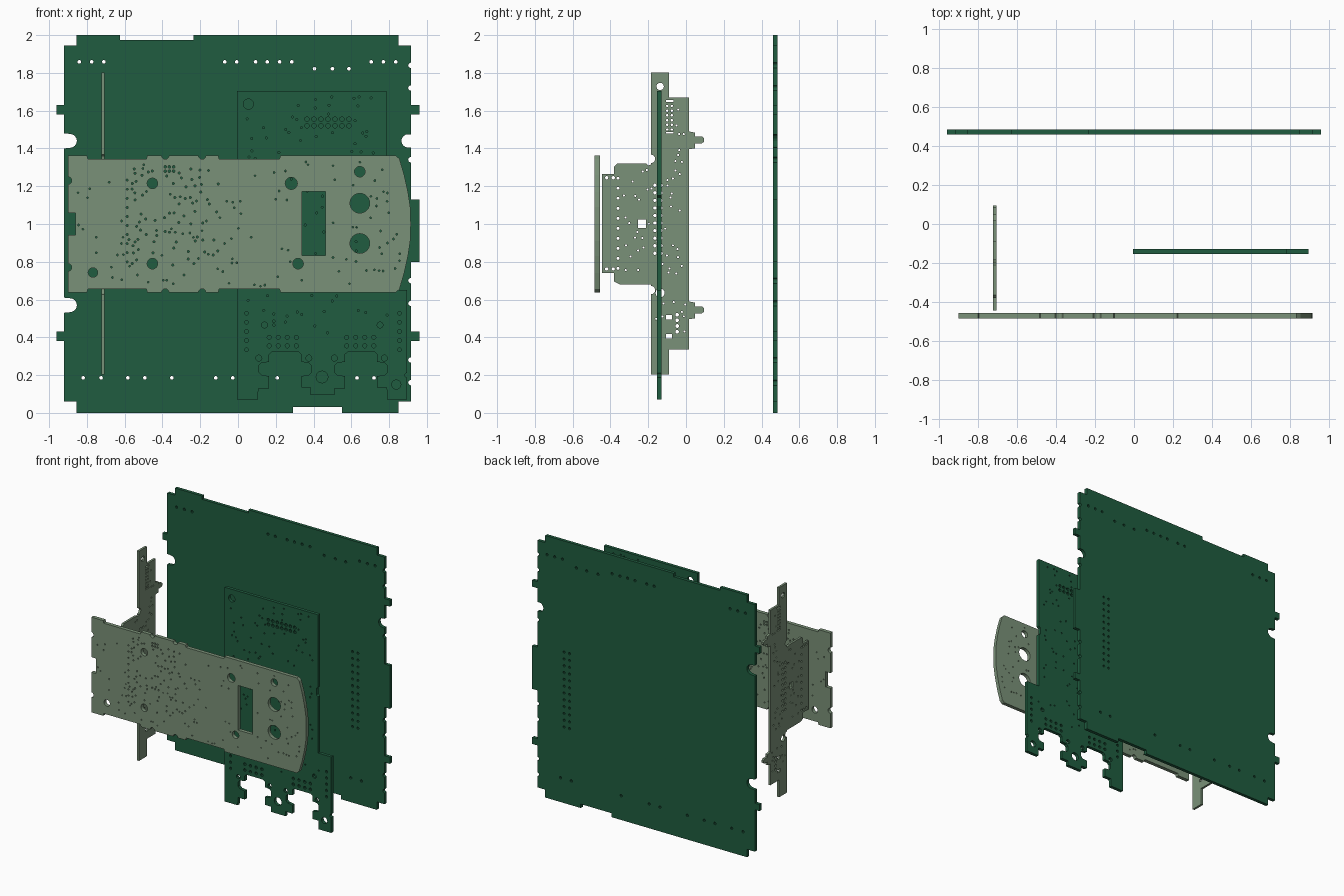
import bpy, bmesh, math, random
from mathutils import Matrix

random.seed(7)


def material(name, rgb):
    m = bpy.data.materials.new(name)
    m.diffuse_color = (*rgb, 1)
    return m


GREEN = material("dark_green", (0.014, 0.107, 0.05))
SAGE = material("sage", (0.195, 0.283, 0.188))


def arc(cx, cy, r, a0, a1, n=8):
    return [(cx + r * math.cos(math.radians(a0 + (a1 - a0) * i / n)),
             cy + r * math.sin(math.radians(a0 + (a1 - a0) * i / n))) for i in range(n + 1)]


def bite_right(x, y, r):      # scallop in an edge running down
    return arc(x, y, r, 90, 270)


def bite_left(x, y, r):       # scallop in an edge running up
    return arc(x, y, r, -90, 90)


def bite_top(x, y, r):        # scallop in an edge running right
    return arc(x, y, r, 180, 360, 6)


def circle(x, y, r):
    n = 24 if r > 0.02 else 10 if r > 0.0075 else 6
    return [(x + r * math.cos(2 * math.pi * i / n), y + r * math.sin(2 * math.pi * i / n)) for i in range(n)]


def rect(x0, y0, x1, y1):
    return [(x0, y0), (x1, y0), (x1, y1), (x0, y1)]


def scatter(rounds, boxes, areas):
    """Add small vias inside the areas, clear of every existing hole."""
    for x0, y0, x1, y1, count, r in areas:
        for _ in range(count):
            x, y = random.uniform(x0, x1), random.uniform(y0, y1)
            clear = all(math.hypot(x - a, y - b) > r + c + 0.008 for a, b, c in rounds)
            boxed = any(a - .015 < x < c + .015 and b - .015 < y < d + .015 for a, b, c, d in boxes)
            if clear and not boxed:
                rounds.append((x, y, r))


def board(name, outline, rounds, boxes, thick, centre, mat, side=False):
    """Flat plate: outline with holes, extruded, standing upright."""
    cu = bpy.data.curves.new(name, 'CURVE')
    cu.dimensions, cu.fill_mode, cu.extrude = '2D', 'BOTH', thick / 2
    for loop in [outline] + [circle(*h) for h in rounds] + [rect(*b) for b in boxes]:
        s = cu.splines.new('POLY')
        s.points.add(len(loop) - 1)
        for p, (x, y) in zip(s.points, loop):
            p.co = (x, y, 0, 1)
        s.use_cyclic_u = True
    tmp = bpy.data.objects.new(name + "_curve", cu)
    bpy.context.collection.objects.link(tmp)
    dg = bpy.context.evaluated_depsgraph_get()
    me = bpy.data.meshes.new_from_object(tmp.evaluated_get(dg))
    bpy.data.objects.remove(tmp)
    if side:   # drawn in y, z
        me.transform(Matrix(((0, 0, 1, centre), (1, 0, 0, 0), (0, 1, 0, 0), (0, 0, 0, 1))))
    else:      # drawn in x, z
        me.transform(Matrix(((1, 0, 0, 0), (0, 0, -1, centre), (0, 1, 0, 0), (0, 0, 0, 1))))
    bm = bmesh.new()
    bm.from_mesh(me)
    bmesh.ops.remove_doubles(bm, verts=bm.verts, dist=1e-5)
    bmesh.ops.recalc_face_normals(bm, faces=bm.faces)
    bm.to_mesh(me)
    bm.free()
    for p in me.polygons:
        p.use_smooth = False
    me.name = name
    me.materials.clear()
    me.materials.append(mat)
    ob = bpy.data.objects.new(name, me)
    bpy.context.collection.objects.link(ob)


def tab(x, x_out, z_from, z_to):
    return [(x, z_from), (x_out, z_from), (x_out, z_to), (x, z_to)]


# Large back panel
R, L = 0.915, -0.92
outline = ([(-.855, 2), (-.625, 2), (-.625, 1.975), (-.235, 1.975), (-.235, 2), (.85, 2), (.85, 1.945), (R, 1.945)]
           + bite_right(R, 1.84, .014) + bite_right(R, 1.72, .014) + tab(R, .96, 1.63, 1.58)
           + [(R, 1.475), (.9, 1.475)] + arc(.9, 1.44, .035, 90, 270) + [(R, 1.405)]
           + bite_right(R, 1.34, .014) + tab(R, .96, 1.13, .80)
           + bite_right(R, .7, .014) + bite_right(R, .58, .014) + tab(R, .96, .43, .38)
           + bite_right(R, .28, .014) + bite_right(R, .16, .014)
           + [(R, .06), (.85, .06), (.85, 0), (.55, 0), (.55, .03), (.29, .03), (.29, 0), (-.855, 0), (-.855, .06), (L, .06)]
           + tab(L, -.96, .38, .43)
           + [(L, .53)] + arc(-.89, .57, .037, -90, 90) + [(L, .61), (L, 1.4)]
           + arc(-.89, 1.44, .037, -90, 90) + [(L, 1.48)]
           + tab(L, -.96, 1.58, 1.63) + [(L, 1.945), (-.855, 1.945)])
holes = [(x, 1.858, .01) for x in (-.84, -.775, -.71, -.07, -.007, .093, .155, .22, .285, .705, .77, .835)]
holes += [(x, 1.822, .01) for x in (.405, .5, .587)]
holes += [(x, .185, .01) for x in (-.82, -.725, -.583, -.493, -.35, -.118, -.028, .208, .63, .72)]
holes += [(x, .58 + .052 * i, .009) for x in (.645, .69) for i in range(12)]
board("back_panel", outline, holes, [], .025, .472, GREEN)

# Middle board with hooked feet
outline = [(-.005, 1.705), (.785, 1.705), (.785, 1.15), (.77, 1.14), (.77, 1.09), (.785, 1.08),
           (.785, .65), (.895, .65)] + bite_right(.895, .2, .012) + [(.895, .07), (.79, .07)]
for dx, left_foot in ((.402, [(.51, .125), (.51, .095), (.385, .095)]), (0, [(.105, .07), (-.005, .07)])):
    outline += [(.385 + dx, .135), (.335 + dx, .135), (.335 + dx, .195), (.375 + dx, .2), (.388 + dx, .215),
                (.388 + dx, .25), (.375 + dx, .265), (.335 + dx, .27), (.335 + dx, .31), (.32 + dx, .323),
                (.18 + dx, .323), (.165 + dx, .31), (.165 + dx, .27), (.125 + dx, .265), (.11 + dx, .25),
                (.11 + dx, .215), (.125 + dx, .2), (.165 + dx, .195), (.165 + dx, .13), (.108 + dx, .13)]
    outline += left_foot
holes = [(.055, 1.635, .027), (.445, .19, .031), (.838, .15, .024), (.14, .465, .016), (.752, .465, .016)]
holes += [(x, .29, .016) for x in (.11, .375, .51, .775)]
holes += [(.365 + .037 * i, z, .012) for i in range(7) for z in (1.555, 1.52)]
holes += [(x, .335 + .048 * i, .01) for x in (.045, .855) for i in range(5)]
holes += [(x0 + .048 * i, z, .011) for x0, n in ((.165, 4), (.575, 4)) for i in range(n) for z in (.355, .4)]
holes += [(.19, .465, .007), (.19, .485, .007)]
scatter(holes, [], [(.03, .7, .75, 1.68, 120, .006), (.05, .42, .86, .64, 18, .006)])
board("middle_board", outline, holes, [], .025, -.142, GREEN)

# Front board, upper half outline mirrored about z = 1
half = ([(-.86, 1.0), (-.86, 1.058), (-.9, 1.058)] + bite_left(-.9, 1.23, .02)
        + [(-.9, 1.363), (-.8, 1.363), (-.795, 1.345), (-.485, 1.345), (-.48, 1.363)]
        + bite_top(-.385, 1.363, .02) + bite_top(-.19, 1.363, .02)
        + [(-.105, 1.363), (-.1, 1.345), (.22, 1.345), (.225, 1.363), (.835, 1.363), (.855, 1.345),
           (.88, 1.26), (.9, 1.17), (.912, 1.09), (.915, 1.0)])
outline = half + [(x, 2 - z) for x, z in reversed(half[1:-1])]
holes = [(-.453, 1.215, .028), (-.453, .79, .028), (-.768, .743, .025), (.282, 1.215, .032), (.318, .79, .028),
         (.645, 1.277, .028), (.645, 1.11, .052), (.645, .897, .052)]
holes += [(-.385 + .022 * i, z, .0075) for i in range(3) for z in (1.28, 1.302)]
holes += [(-.587, .8 + .048 * i, .006) for i in range(10)]
slot = [(.34, .832, .463, 1.173)]
scatter(holes, slot, [(-.58, .78, -.1, 1.3, 105, .006), (-.85, .67, .8, 1.33, 125, .005),
                      (.75, .75, .86, 1.2, 12, .005)])
board("front_board", outline, holes, slot, .028, -.47, SAGE)

# Upright side board, drawn in y and z
peg = lambda z: [(.017, z + .045), (.048, z + .038), (.048, z + .018), (.085, z + .018), (.096, z + .008),
                 (.096, z - .008), (.085, z - .018), (.048, z - .018), (.048, z - .045), (.017, z - .048)]
outline = ([(-.185, 1.803), (-.09, 1.803), (-.09, 1.67), (.017, 1.67)] + peg(1.445) + peg(.545)
           + [(.017, .335), (-.09, .335), (-.09, .203), (-.185, .203), (-.185, .62)] + bite_left(-.185, .65, .022)
           + [(-.185, .68), (-.35, .68), (-.38, .695), (-.38, .74), (-.445, .74), (-.445, 1.265), (-.38, 1.265),
              (-.38, 1.305), (-.365, 1.32), (-.21, 1.32), (-.2, 1.31), (-.185, 1.315)]
           + bite_left(-.185, 1.345, .022))
holes = [(-.137, 1.728, .02), (-.137, .635, .024)]
holes += [(y, .845 + .04 * i, .009) for y in (-.165, -.132) for i in range(10)]
holes += [(-.36, .765 + .053 * i, .008) for i in range(10)]
holes += [(y, z, .009) for y in (-.42, -.385) for z in (.762, 1.245)]
holes += [(-.047, .43 + .03 * i, .01) for i in range(4)]
holes += [(y, 1.5 + .025 * i, .007) for y in (-.1, -.075) for i in range(6)]
boxes = [(-.255, .98, -.213, 1.025), (-.107, .495, -.073, .517), (-.107, .395, -.073, .417),
         (-.107, 1.645, -.067, 1.657), (-.107, 1.478, -.067, 1.486)]
scatter(holes, boxes, [(-.33, .72, -.02, 1.29, 50, .006), (-.16, .4, 0, .7, 12, .006), (-.06, 1.3, 0, 1.62, 8, .006)])
board("side_board", outline, holes, boxes, .017, -.715, SAGE, side=True)
